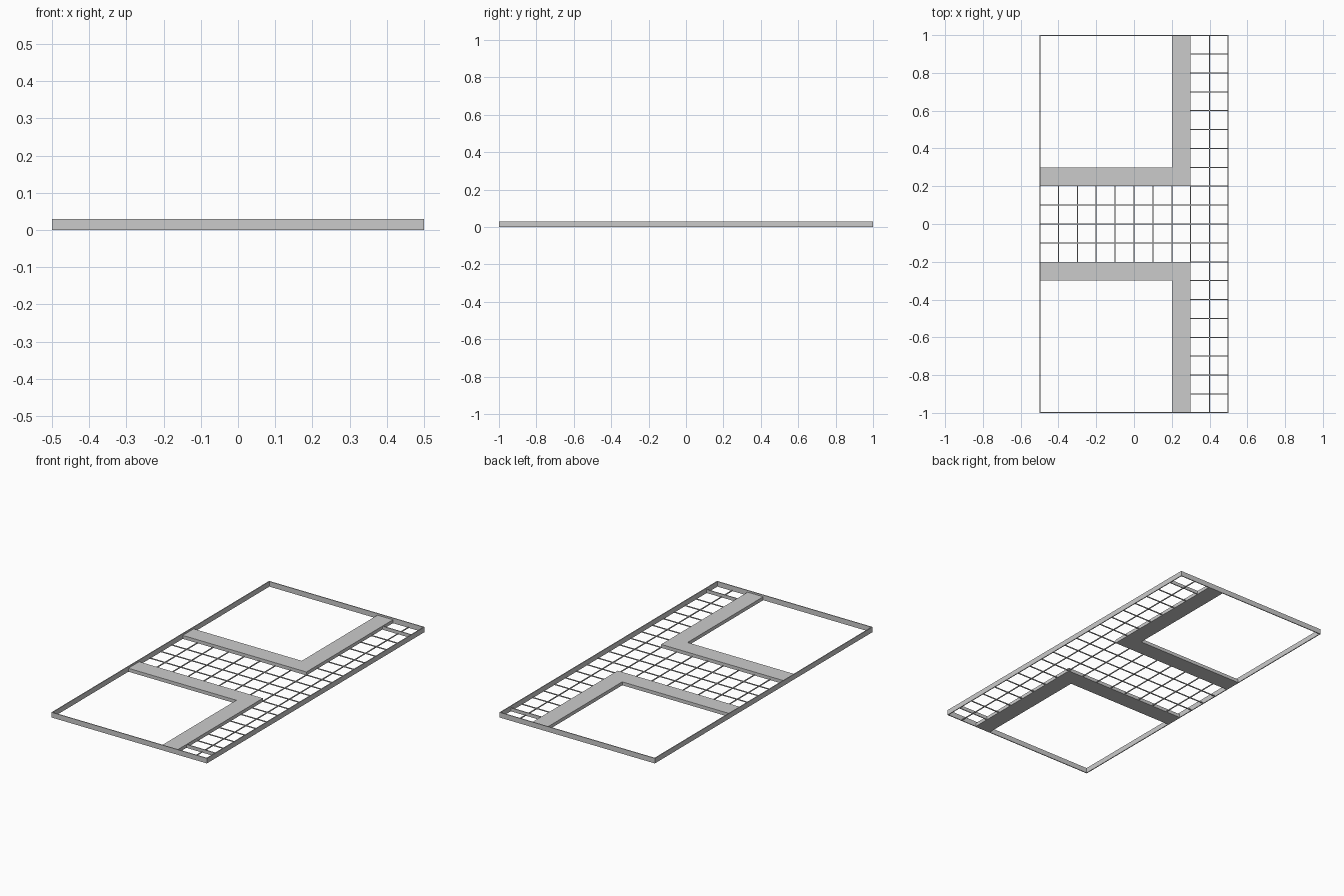
import bpy

# Remove the default cube
cube = bpy.data.objects.get("Cube")
if cube:
    bpy.data.objects.remove(cube, do_unlink=True)

BORDER_HEIGHT = 0.03
PAVEMENT_HEIGHT = 0.02
JOINT_HEIGHT = 0.005
THICK = 0.005

grey = bpy.data.materials.new("concrete grey")
grey.use_nodes = True
COLOUR = (0.6, 0.6, 0.6, 1)
grey.diffuse_color = COLOUR
grey.node_tree.nodes["Principled BSDF"].inputs["Base Color"].default_value = COLOUR


def slabs(name, outlines, height):
    """Upright solids over flat counter-clockwise outlines."""
    verts, faces = [], []
    for outline in outlines:
        n, s = len(outline), len(verts)
        verts += [(x, y, z) for z in (0, height) for x, y in outline]
        faces.append([s + i for i in reversed(range(n))])
        faces.append([s + n + i for i in range(n)])
        for i in range(n):
            j = (i + 1) % n
            faces.append([s + i, s + j, s + n + j, s + n + i])
    mesh = bpy.data.meshes.new(name)
    mesh.from_pydata(verts, [], faces)
    mesh.materials.append(grey)
    obj = bpy.data.objects.new(name, mesh)
    bpy.context.collection.objects.link(obj)


def bar(x1, y1, x2, y2):
    """Outline of a thin bar along a line parallel to x or y."""
    h = THICK / 2
    dx, dy = (h, 0) if x1 == x2 else (0, h)
    return [(x1 - dx, y1 - dy), (x2 + dx, y1 - dy),
            (x2 + dx, y2 + dy), (x1 - dx, y2 + dy)]


# Outer border, inset so its outside lies on the edge
ex, ey = 0.5 - THICK / 2, 1 - THICK / 2
border = [bar(x, -1, x, 1) for x in (-ex, ex)]
border += [bar(-0.5, y, 0.5, y) for y in (-ey, ey)]
slabs("border", border, BORDER_HEIGHT)

# Two mirrored L-shaped pavements
corner = [(-0.5, 0.2), (0.3, 0.2), (0.3, 1), (0.2, 1), (0.2, 0.3), (-0.5, 0.3)]
slabs("back_pavement", [corner], PAVEMENT_HEIGHT)
slabs("front_pavement", [[(x, -y) for x, y in reversed(corner)]], PAVEMENT_HEIGHT)

# Paving joints of the T-shaped road
joints = [bar(0.4, -1, 0.4, 1)]
joints += [bar(i / 10, -0.2, i / 10, 0.2) for i in range(-4, 4)]
for i in range(-8, 9):
    joints.append(bar(-0.5 if abs(i) < 2 else 0.3, i / 10, 0.5, i / 10))
slabs("road_joints", joints, JOINT_HEIGHT)

# Raised sills near both road ends
slabs("road_end_sills", [bar(0.3, y, 0.5, y) for y in (-0.9, 0.9)], PAVEMENT_HEIGHT)
